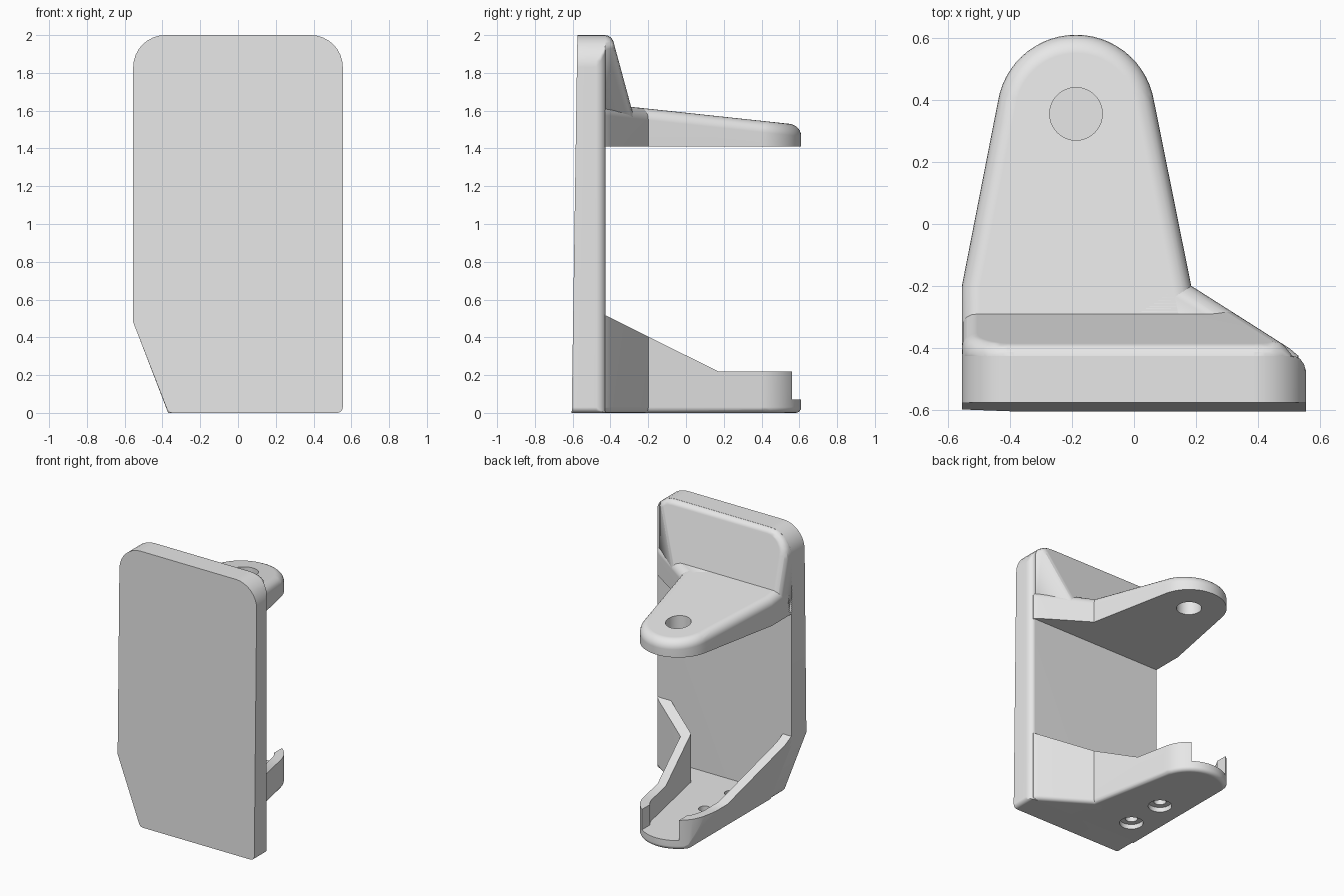
import bpy, bmesh
from math import sin, cos, pi, radians, hypot

cube = bpy.data.objects.get("Cube")
if cube:
    bpy.data.objects.remove(cube, do_unlink=True)

# One plain grey for the whole bracket
grey = bpy.data.materials.new("plain grey")
grey.use_nodes = True
colour = (0.8, 0.8, 0.8, 1)
grey.diffuse_color = colour
for node in grey.node_tree.nodes:
    if node.type == 'BSDF_PRINCIPLED':
        node.inputs["Base Color"].default_value = colour

HALF = 0.555                 # half width of the plate
BACK = -0.425                # back face of the plate
TIP_X, TIP_Y, TIP_R = -0.187, 0.355, 0.255
FLOOR, WALL = 0.07, 0.065


def hull(name, points):
    """Convex solid around a cloud of points."""
    bm = bmesh.new()
    for p in points:
        bm.verts.new(p)
    bmesh.ops.remove_doubles(bm, verts=bm.verts[:], dist=0.0005)
    bmesh.ops.convex_hull(bm, input=bm.verts[:])
    loose = [v for v in bm.verts if not v.link_faces]
    bmesh.ops.delete(bm, geom=loose, context='VERTS')
    bmesh.ops.dissolve_limit(bm, angle_limit=0.008, verts=bm.verts[:], edges=bm.edges[:])
    bmesh.ops.recalc_face_normals(bm, faces=bm.faces[:])
    mesh = bpy.data.meshes.new(name)
    bm.to_mesh(mesh)
    bm.free()
    mesh.materials.append(grey)
    obj = bpy.data.objects.new(name, mesh)
    bpy.context.scene.collection.objects.link(obj)
    return obj


def arc(cx, cy, r, start, end, steps=8):
    angles = [radians(start + (end - start) * i / steps) for i in range(steps + 1)]
    return [(cx + r * cos(a), cy + r * sin(a)) for a in angles]


def cylinder(name, x, y, r, z0, z1):
    ring = arc(x, y, r, 0, 360, 40)
    return hull(name, [(px, py, z) for px, py in ring for z in (z0, z1)])


def box(name, x0, x1, y0, y1, z0, z1):
    return hull(name, [(x, y, z) for x in (x0, x1) for y in (y0, y1) for z in (z0, z1)])


def carve(obj, cutters):
    for c in cutters:
        c.hide_render = True
        mod = obj.modifiers.new("cut", 'BOOLEAN')
        mod.operation = 'DIFFERENCE'
        mod.solver = 'EXACT'
        mod.object = c
    bpy.context.view_layer.update()
    graph = bpy.context.evaluated_depsgraph_get()
    mesh = bpy.data.meshes.new_from_object(obj.evaluated_get(graph))
    obj.modifiers.clear()
    obj.data = mesh


def chamfer_x(z):
    """Slanted lower corner on the -x side."""
    return -0.37 - 0.385 * z


def plate_outline(inset=0.0, low=None):
    """Front outline in x and z; low gives a square-bottomed upper part."""
    r, e = 0.17, HALF - inset
    pts = arc(HALF - r, 2 - r, r - inset, 0, 90) + arc(r - HALF, 2 - r, r - inset, 90, 180)
    if low is None:
        return pts + [(-e, 0.48), (-0.374, 0.015), (-0.365, 0.004), (-0.35, 0)] \
            + arc(HALF - 0.03, 0.03, 0.03, 270, 360, 5)
    return pts + [(-e, low), (e, low)]


def main_outline(d, back):
    """Tapered tongue with a round tip, inset by d."""
    pts = arc(TIP_X, TIP_Y, TIP_R - d, -10, 190, 32)
    pts += [(0.185 - d, -0.2), (0.185 - d - 0.2 * (back + 0.2), back), (d - HALF, back)]
    left = [(d - HALF + 0.118 * i / 8, -0.2 + 0.604 * i / 8) for i in range(8)]
    return pts + left


def flare_outline(d, back):
    """Slanted shoulder from the tongue to the +x edge, inset by d."""
    sx, sy = 0.536 * d, 0.844 * d
    line = [(0.143 - sx, -0.173 - sy), (0.5 - sx, -0.4 - sy), (0.53 - sx, -0.425 - sy)]
    if d > 0.06:      # inner outline stops at the plate
        line = [line[0], (0.456 - (back + 0.427) * 1.575 - sx, back)]
        line[1] = (0.143 - sx + (-0.173 - sy - back) * 1.575, back)
    else:
        line = line + [(0.53 - sx, -0.45)]
    return line + [(0, back), (0, -0.3)]


# Back plate: slightly tilted front, rounded +x rear edge
outline = plate_outline()
pts = [(x, -0.605 + 0.015 * z, z) for x, z in outline]
for limit, y in ((HALF, -0.475), (0.548, -0.452), (0.535, -0.434), (0.515, BACK)):
    pts += [(min(x, limit), y, z) for x, z in outline]
parts = [hull("back_plate", pts)]

# Upper gusset: sloped wedge with rounded borders
R = 0.05


def taper_limit(y, d):
    return 0.185 + (-d - 0.844 * (y + 0.2)) / 0.536


pts = [(min(x, 0.515), -0.43, z) for x, z in plate_outline(0, 1.42)]
for x, z in plate_outline(R, 1.48):
    y = -0.29 + (1.62 - z) * 0.271 - R / 0.965
    x = min(x, taper_limit(y, R))
    for i in range(9):
        lat = -pi / 2 + pi * i / 8
        for j in range(16):
            lon = pi * j / 8
            pts.append((x + R * cos(lat) * cos(lon), y + R * cos(lat) * sin(lon), z + R * sin(lat)))
parts.append(hull("upper_gusset", pts))


# Upper arm: sloping top with a rounded rim
def arm_top(y):
    return 1.62 - (y + 0.29) * 0.107


def arm(name, shape):
    r = 0.06
    pts = [(x, y, 1.41) for x, y in shape(0, -0.45)]
    for i in range(7):
        a = pi / 2 * i / 6
        pts += [(x, y, arm_top(y) - r * (1 - sin(a))) for x, y in shape(r * (1 - cos(a)) * 0.99, -0.45)]
    return hull(name, pts)


upper_arm = arm("upper_arm", main_outline)
pin_hole = cylinder("pin_hole_cutter", TIP_X, TIP_Y, 0.085, 1.2, 1.8)
carve(upper_arm, [pin_hole])
parts += [upper_arm, arm("upper_shoulder", flare_outline)]


# Lower tray: rounded bottom rim, slanted -x side
def tray(name, shape):
    r = 0.03
    levels = []
    for i in range(5):
        a = pi / 2 * i / 4
        levels.append((r * (1 - cos(a)), r * (1 - sin(a))))
    levels = [(d, z) for z, d in levels] + [(0, 0.48 * k / 12) for k in range(1, 13)] + [(0, 0.6)]
    return hull(name, [(max(x, chamfer_x(z)), y, z) for d, z in levels for x, y in shape(d, -0.45)])


def cavity(name, shape):
    levels = [FLOOR + 0.41 * k / 10 for k in range(11)] + [0.9]
    return hull(name, [(max(x, chamfer_x(z) + 0.07), y, z)
                       for z in levels for x, y in shape(WALL, BACK - 0.002)])


tray_main = tray("lower_tray", main_outline)
tray_flare = tray("lower_tray_shoulder", flare_outline)
hollows = [cavity("tray_cavity_cutter", main_outline),
           cavity("shoulder_cavity_cutter", flare_outline)]
profile = [(-0.5, 0.553), (0.17, 0.22), (0.8, 0.22), (0.8, 1), (-0.5, 1)]
top_cut = hull("tray_top_cutter", [(x, y, z) for x in (-0.9, 0.9) for y, z in profile])
slot = box("tip_slot_cutter", TIP_X - 0.15, TIP_X + 0.15, 0.42, 0.8, FLOOR + 0.001, 0.8)
holes = []
for y in (0.05, -0.25):
    holes.append(cylinder("screw_hole_cutter", TIP_X, y, 0.042, -0.1, 0.2))
    holes.append(cylinder("counterbore_cutter", TIP_X, y, 0.08, -0.1, 0.035))
carve(tray_main, hollows + [top_cut, slot] + holes)
carve(tray_flare, hollows + [top_cut])
parts += [tray_main, tray_flare]

for cutter in hollows + [top_cut, slot, pin_hole] + holes:
    bpy.data.objects.remove(cutter, do_unlink=True)

# Smooth shading with crisp edges
for obj in bpy.context.view_layer.objects:
    obj.select_set(False)
for obj in parts:
    obj.select_set(True)
    bpy.context.view_layer.objects.active = obj
bpy.ops.object.shade_smooth_by_angle(angle=radians(32))
for obj in parts:
    mod = obj.modifiers.new("flat_normals", 'WEIGHTED_NORMAL')
    mod.keep_sharp = True
